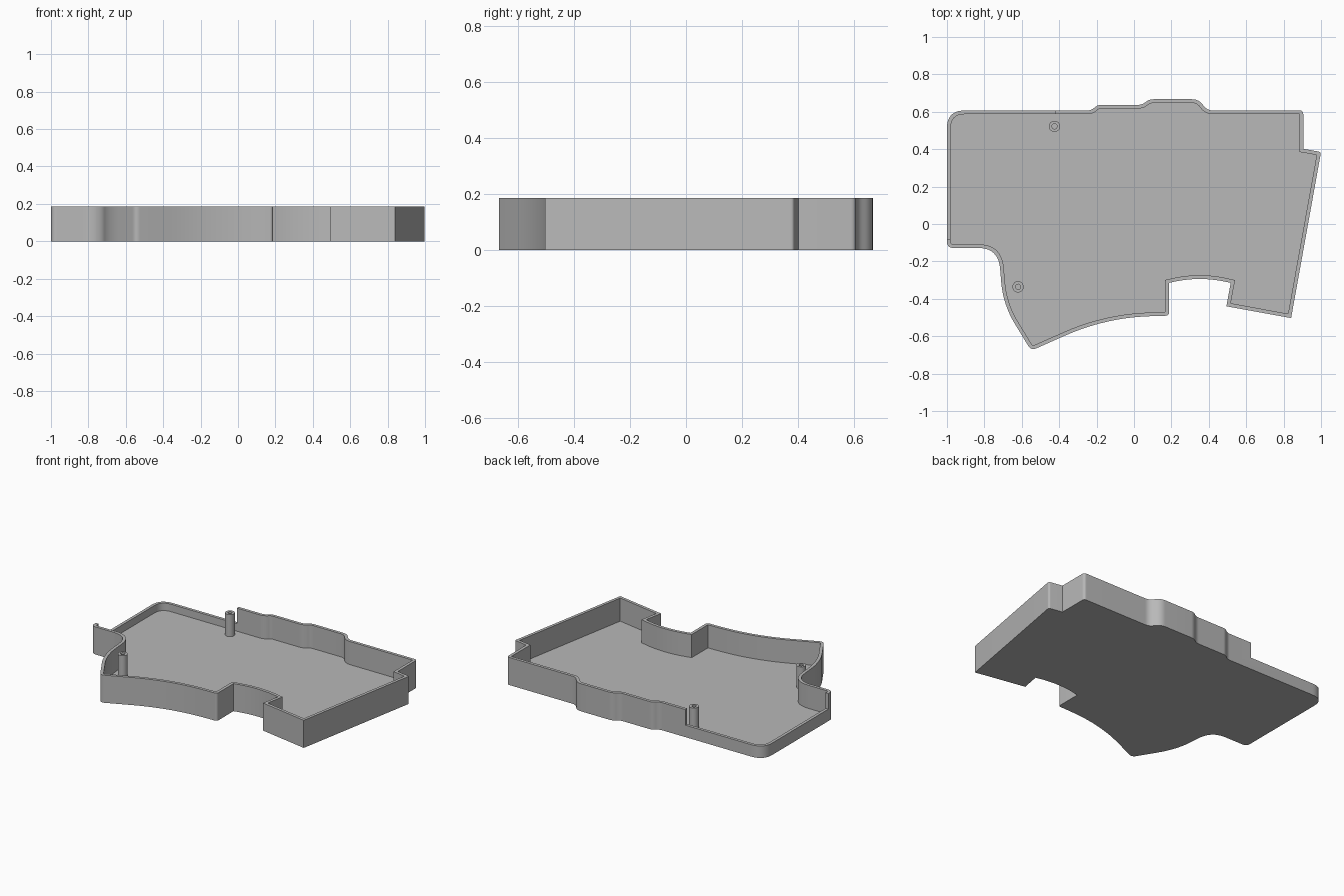
import bpy, bmesh, math
from mathutils import Vector

if "Cube" in bpy.data.objects:
    bpy.data.objects.remove(bpy.data.objects["Cube"])

HEIGHT, LOW, FLOOR, WALL = 0.185, 0.08, 0.03, 0.02

grey = bpy.data.materials.new("grey plastic")
grey.diffuse_color = (0.48, 0.48, 0.48, 1)
grey.use_nodes = True
grey.node_tree.nodes["Principled BSDF"].inputs["Base Color"].default_value = grey.diffuse_color

# Outline corners, clockwise: x, y, distance at which rounding starts
CORNERS = [
    (-1, .607, .095), (-.228, .607, .022), (-.195, .637, .02), (.045, .637, .025),
    (.08, .667, .025), (.345, .667, .035), (.392, .607, .03), (.905, .607, .02),
    (.905, .402, 0), (1, .385, .014), (.84, -.503, 0), (.494, -.44, 0),
    (.517, -.315, 0), (.35, -.277, .15), (.187, -.315, 0), (.187, -.49, .018),
    (-.15, -.5, .24), (-.55, -.677, .03), (-.70, -.43, .12), (-.725, -.128, .11),
    (-1, -.128, .035)]


def inset(corners, t):
    """Move every side inwards by t, keeping the roundings parallel."""
    out = []
    for i, (x, y, d) in enumerate(corners):
        p = Vector((x, y))
        a = (p - Vector(corners[i - 1][:2])).normalized()
        b = (Vector(corners[(i + 1) % len(corners)][:2]) - p).normalized()
        turn = math.atan2(a.x * b.y - a.y * b.x, a.dot(b))
        na, nb = Vector((a.y, -a.x)), Vector((b.y, -b.x))
        q = p + (na + nb) * t / (1 + na.dot(nb))
        out.append((q.x, q.y, max(0, d + t * math.tan(turn / 2)) if d else 0))
    return out


def rounded(corners, steps=10):
    pts = []
    for i, (x, y, d) in enumerate(corners):
        p = Vector((x, y))
        if d < 0.002:
            pts.append(p)
            continue
        a = p + (Vector(corners[i - 1][:2]) - p).normalized() * d
        b = p + (Vector(corners[(i + 1) % len(corners)][:2]) - p).normalized() * d
        for k in range(steps + 1):
            s = k / steps
            pts.append(a * (1 - s) ** 2 + p * 2 * s * (1 - s) + b * s * s)
    return pts


def finish(name, bm):
    bmesh.ops.recalc_face_normals(bm, faces=bm.faces)
    me = bpy.data.meshes.new(name)
    bm.to_mesh(me)
    bm.free()
    me.materials.append(grey)
    ob = bpy.data.objects.new(name, me)
    bpy.context.collection.objects.link(ob)
    return ob


def prism(name, pts, z0, z1):
    bm = bmesh.new()
    face = bm.faces.new([bm.verts.new((p[0], p[1], z0)) for p in pts])
    ext = bmesh.ops.extrude_face_region(bm, geom=[face], use_keep_orig=True)
    verts = [g for g in ext["geom"] if isinstance(g, bmesh.types.BMVert)]
    bmesh.ops.translate(bm, verts=verts, vec=(0, 0, z1 - z0))
    return finish(name, bm)


def cut(ob, cutter):
    mod = ob.modifiers.new(cutter.name, 'BOOLEAN')
    mod.operation, mod.solver, mod.object = 'DIFFERENCE', 'EXACT', cutter
    bpy.context.view_layer.objects.active = ob
    bpy.ops.object.modifier_apply(modifier=mod.name)
    bpy.data.objects.remove(cutter)


def smooth(ob):
    bpy.ops.object.select_all(action='DESELECT')
    ob.select_set(True)
    bpy.context.view_layer.objects.active = ob
    bpy.ops.object.shade_smooth_by_angle(angle=math.radians(25))


def post(name, x, y, top, radius=.03, bore=.014, n=32):
    """Hollow screw post, lathed from a ring profile."""
    bm = bmesh.new()
    profile = [(radius, FLOOR - .005), (radius, top), (bore, top), (bore, FLOOR + .01)]
    rings = [[bm.verts.new((x + r * math.cos(2 * math.pi * k / n),
                            y + r * math.sin(2 * math.pi * k / n), z))
              for k in range(n)] for r, z in profile]
    for lo, hi in zip(rings, rings[1:]):
        for k in range(n):
            m = (k + 1) % n
            bm.faces.new((lo[k], lo[m], hi[m], hi[k]))
    bm.faces.new(rings[-1])
    bm.faces.new(rings[0])
    smooth(finish(name, bm))


# Tray: outer block, hollowed above the floor
tray = prism("case_tray", rounded(CORNERS), 0, HEIGHT)
cut(tray, prism("hollow", rounded(inset(CORNERS, WALL)), FLOOR, HEIGHT + .1))

# Lowered wall around the back left corner
cut(tray, prism("low_wall_cut", [(-1.1, .75), (-.42, .75), (-.42, .45), (-.9, .45),
                                 (-.9, -.08), (-1.1, -.08)], LOW, HEIGHT + .2))
smooth(tray)

# Screw posts
post("back_post", -.425, .522, .178)
post("front_post", -.62, -.336, .178)
